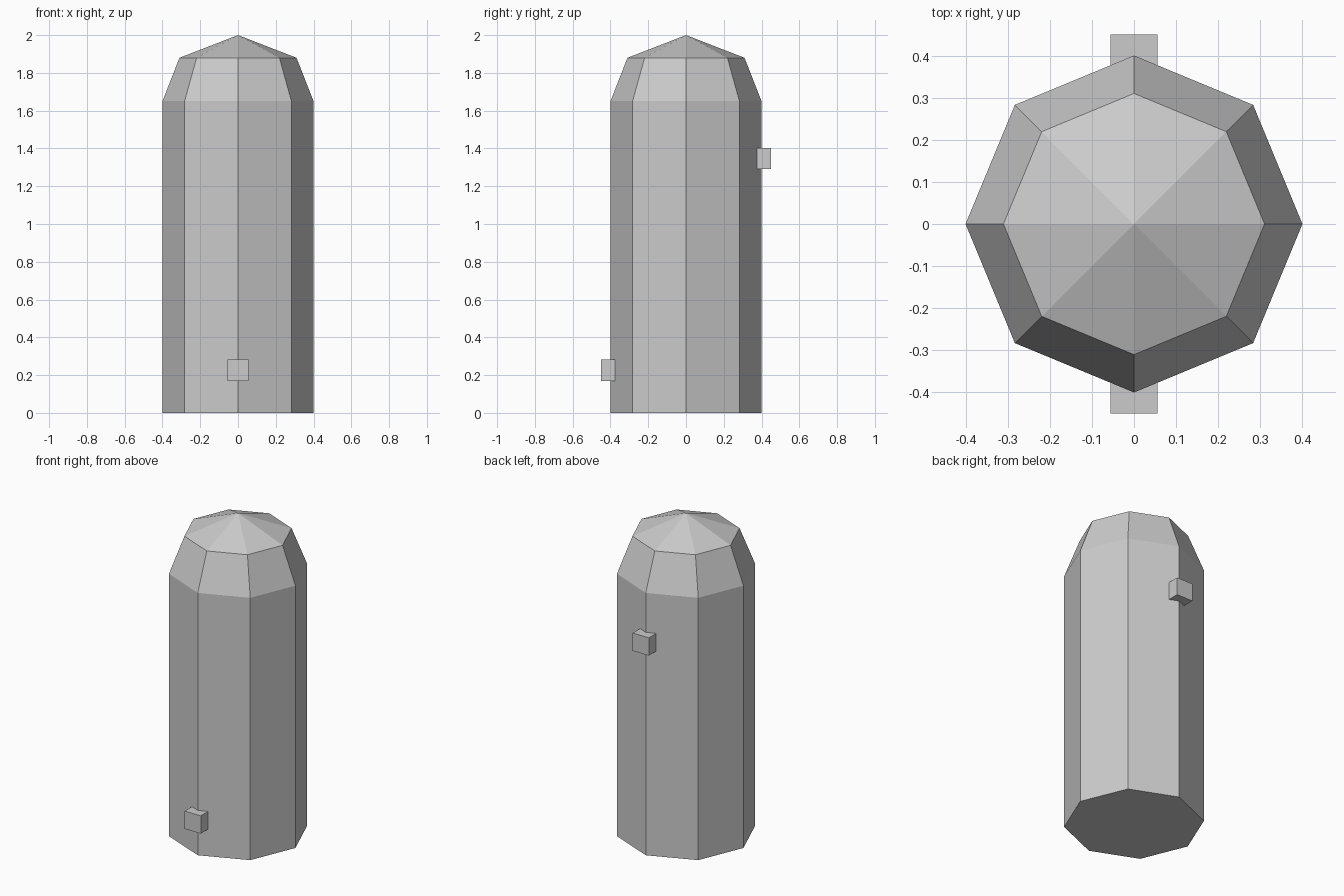
import bpy, bmesh, math

cube = bpy.data.objects.get("Cube")
if cube:
    bpy.data.objects.remove(cube, do_unlink=True)

SIDES = 8

# Single plain grey
grey = bpy.data.materials.new("light_grey")
grey.use_nodes = True
colour = (0.6, 0.6, 0.6, 1)
grey.diffuse_color = colour
grey.node_tree.nodes["Principled BSDF"].inputs["Base Color"].default_value = colour


def make_object(name, bm):
    bmesh.ops.recalc_face_normals(bm, faces=bm.faces[:])
    mesh = bpy.data.meshes.new(name)
    bm.to_mesh(mesh)
    bm.free()
    mesh.materials.append(grey)
    obj = bpy.data.objects.new(name, mesh)
    bpy.context.collection.objects.link(obj)
    return obj


# Octagonal body: rings from base to shoulder, closed by a shallow point
bm = bmesh.new()
rings = []
for radius, z in ((0.4, 0), (0.4, 1.65), (0.31, 1.88)):
    angles = [2 * math.pi * i / SIDES for i in range(SIDES)]
    rings.append([bm.verts.new((radius * math.cos(a), radius * math.sin(a), z))
                  for a in angles])
apex = bm.verts.new((0, 0, 2))
bm.faces.new(rings[0])
for i in range(SIDES):
    j = (i + 1) % SIDES
    for low, high in zip(rings, rings[1:]):
        bm.faces.new((low[i], low[j], high[j], high[i]))
    bm.faces.new((rings[-1][i], rings[-1][j], apex))
make_object("body", bm)


# Small lugs set into the front and back corner edges
def add_lug(name, y, z):
    bm = bmesh.new()
    bmesh.ops.create_cube(bm, size=1)
    bmesh.ops.scale(bm, vec=(0.112, 0.075, 0.112), verts=bm.verts[:])
    lug = make_object(name, bm)
    lug.location = (0, y, z)


add_lug("front_lug", -0.4125, 0.226)
add_lug("back_lug", 0.4125, 1.346)
